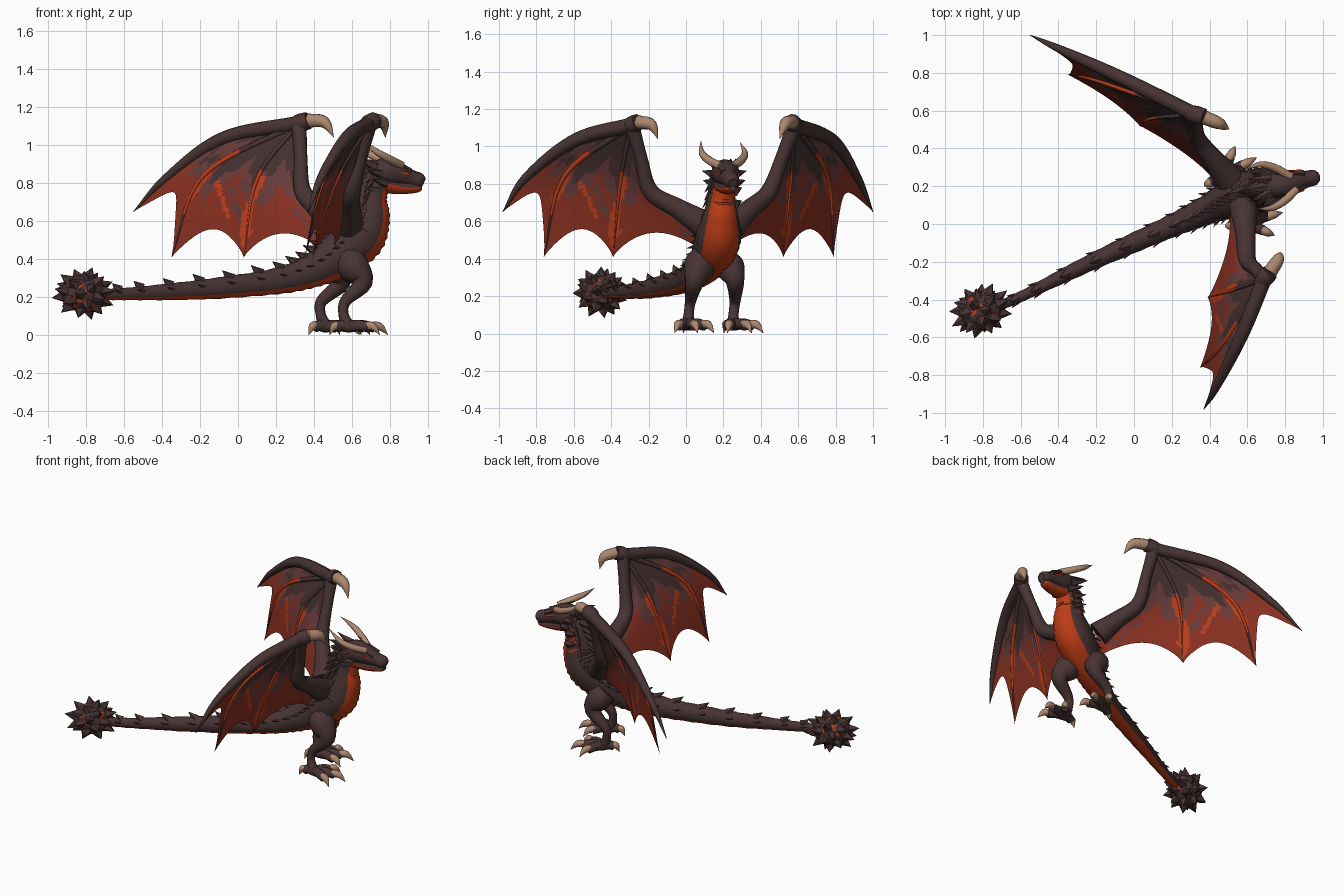
import bpy, bmesh, math, random
from mathutils import Vector as V

random.seed(4)
cube = bpy.data.objects.get("Cube")
if cube:
    bpy.data.objects.remove(cube)

# Materials
PALETTE = {
    "charcoal scale": (0.066, 0.034, 0.034),
    "ember belly": (0.5, 0.045, 0.008),
    "brick membrane": (0.25, 0.03, 0.015),
    "maroon membrane": (0.14, 0.043, 0.043),
    "dark membrane": (0.058, 0.03, 0.028),
    "horn": (0.42, 0.25, 0.16),
    "glowing vein": (0.5, 0.05, 0.012),
}
MATS = []
for label, rgb in PALETTE.items():
    m = bpy.data.materials.new(label)
    m.use_nodes = True
    m.diffuse_color = (*rgb, 1)
    m.node_tree.nodes["Principled BSDF"].inputs["Base Color"].default_value = (*rgb, 1)
    MATS.append(m)
SCALE, BELLY, BRICK, MAROON, DARK, HORN, VEIN = range(len(MATS))

FORWARD = V((0.91, 0.41, 0))
LEFT = V((-0.41, 0.91, 0))
HEAD_LEFT = V((-0.12, 0.99, 0))
UP = V((0, 0, 1))


def finish(name, bm, angle=40):
    mesh = bpy.data.meshes.new(name)
    bm.to_mesh(mesh)
    bm.free()
    for m in MATS:
        mesh.materials.append(m)
    ob = bpy.data.objects.new(name, mesh)
    bpy.context.collection.objects.link(ob)
    bpy.ops.object.select_all(action="DESELECT")
    ob.select_set(True)
    bpy.context.view_layer.objects.active = ob
    bpy.ops.object.shade_smooth_by_angle(angle=math.radians(angle))


def spline(points, count):
    """Smooth curve through points of any dimension."""
    p = [V(q) for q in points]
    p = [p[0] * 2 - p[1]] + p + [p[-1] * 2 - p[-2]]
    spans, out = len(p) - 3, []
    for k in range(count + 1):
        s = k / count * spans
        i = min(int(s), spans - 1)
        t = s - i
        a, b, c, d = p[i:i + 4]
        out.append((b * 2 + (c - a) * t + (a * 2 - b * 5 + c * 4 - d) * t**2
                    + (b * 3 - a - c * 3 + d) * t**3) / 2)
    return out


def frame(path, i, side):
    t = (path[min(i + 1, len(path) - 1)] - path[max(i - 1, 0)]).to_3d().normalized()
    ref = side(i) if callable(side) else side
    s = (ref - t * ref.dot(t)).normalized()
    return t, s, t.cross(s)


def sweep(bm, path, side=LEFT, sides=10, width=1.0, mat=SCALE):
    """Loft round rings along a path of (x, y, z, radius)."""
    rings = []
    for i, q in enumerate(path):
        _, s, u = frame(path, i, side)
        r = max(q[3], 0.001)
        angles = [math.tau * j / sides for j in range(sides)]
        rings.append([bm.verts.new(q.to_3d() + s * (r * width * math.cos(a)) + u * (r * math.sin(a)))
                      for a in angles])
    for i in range(len(rings) - 1):
        for j in range(sides):
            k = (j + 1) % sides
            f = bm.faces.new((rings[i][j], rings[i][k], rings[i + 1][k], rings[i + 1][j]))
            f.material_index = mat(i, math.tau * (j + 0.5) / sides) if callable(mat) else mat
    for ring in (rings[0][::-1], rings[-1]):
        bm.faces.new(ring).material_index = mat if isinstance(mat, int) else SCALE


def cone(bm, base, tip, r, mat=SCALE, sides=5):
    d = V(tip) - V(base)
    sweep(bm, [V((*base, r)), V((*tip, 0))], d.orthogonal(), sides, mat=mat)


def limb(bm, points, side=LEFT, count=12, **kw):
    sweep(bm, spline(points, count), side, **kw)


# Tail, body and neck with a glowing underside and a few cracks on the neck
body = spline([(-0.76, -0.45, 0.215, 0.028), (-0.6, -0.385, 0.217, 0.031), (-0.2, -0.19, 0.24, 0.05),
               (0.2, -0.01, 0.285, 0.067), (0.4, 0.08, 0.345, 0.09), (0.53, 0.14, 0.425, 0.12),
               (0.64, 0.175, 0.52, 0.132), (0.69, 0.185, 0.62, 0.108), (0.7, 0.19, 0.72, 0.083),
               (0.73, 0.2, 0.81, 0.072), (0.79, 0.21, 0.85, 0.06)], 80)
for i in range(0, len(body), 2):
    body[i][3] *= 1.06


def body_side(i):
    return LEFT.lerp(HEAD_LEFT, min(1, max(0, (i - 30) / 20)))


def body_colour(i, a):
    if math.sin(a) < (-0.55 if i > 42 else -0.7):
        return BELLY
    return VEIN if i > 52 and math.sin(a) < 0.5 and random.random() < 0.06 else SCALE


bm = bmesh.new()
sweep(bm, body, body_side, 20, 0.87, body_colour)
finish("body", bm, 50)

# Backward-leaning spines in one middle and two side rows
bm = bmesh.new()
for i in range(7, 74, 3):
    t, s, u = frame(body, i, body_side)
    p, r = body[i].to_3d(), body[i][3]
    h = 0.024 + 0.042 * i / 80
    for a, size in ((90, 1), (25, 0.5), (155, 0.5)):
        out = s * math.cos(math.radians(a)) * 0.87 + u * math.sin(math.radians(a))
        cone(bm, p + out * r * 0.75 + t * h * 0.3, p + out * (r + h * size) - t * h * 1.1, (0.016 + h * 0.45) * size)
finish("back_spines", bm, 20)

# Spiked tail club, a little longer than wide
club = V((-0.81, -0.457, 0.22))
bm = bmesh.new()
bmesh.ops.create_icosphere(bm, subdivisions=3, radius=0.1)
for v in bm.verts:
    v.co += club + FORWARD * v.co.dot(FORWARD) * 0.2
for f in bm.faces:
    n = f.normal
    f.material_index = VEIN if abs(math.sin(7 * n.x + 3 * n.z) + math.sin(6 * n.z - 4 * n.y)) < 0.3 else SCALE
SPIKES = 30
for k in range(SPIKES):
    z = 1 - 2 * (k + 0.5) / SPIKES
    a, flat = k * math.pi * (3 - math.sqrt(5)), math.sqrt(1 - z * z)
    d = V((flat * math.cos(a), flat * math.sin(a), z))
    along = FORWARD * d.dot(FORWARD)
    cone(bm, club + d * 0.08 + along * 0.015, club + d * 0.142 + along * 0.035, 0.042)
finish("tail_club", bm, 20)

# Head: skull, jaw, brows, eyes, spikes
bm = bmesh.new()
limb(bm, [(0.69, 0.193, 0.85, 0.05), (0.77, 0.207, 0.86, 0.074), (0.85, 0.222, 0.845, 0.062),
          (0.91, 0.237, 0.825, 0.045), (0.955, 0.246, 0.813, 0.042), (0.975, 0.25, 0.805, 0.025)], sides=12)
finish("skull", bm)
bm = bmesh.new()
limb(bm, [(0.75, 0.203, 0.8, 0.05), (0.85, 0.222, 0.78, 0.038), (0.94, 0.243, 0.778, 0.028),
          (0.965, 0.247, 0.778, 0.015)], sides=12, width=1.2,
     mat=lambda i, a: BELLY if math.sin(a) < 0.2 else SCALE)
finish("jaw", bm)
brows, eyes, spikes = bmesh.new(), bmesh.new(), bmesh.new()
for k in (-1, 1):
    out = HEAD_LEFT * k
    cone(brows, V((0.9, 0.235, 0.86)) + out * 0.03, V((0.75, 0.205, 0.935)) + out * 0.06, 0.022)
    cone(eyes, V((0.89, 0.23, 0.848)) + out * 0.046, V((0.82, 0.218, 0.87)) + out * 0.067, 0.013, VEIN)
    for x, z, reach in ((0.77, 0.8, 0.12), (0.74, 0.85, 0.125), (0.73, 0.76, 0.1), (0.73, 0.69, 0.1)):
        root = V((x, 0.205, z)) + out * 0.055
        cone(spikes, root, root + out * (reach - 0.06) + V((-0.075, 0, 0.02)), 0.028)
    cone(spikes, V((0.72, 0.2, 0.89)) + out * 0.035, V((0.61, 0.18, 0.935)) + out * 0.06, 0.03)
for z in (0.73, 0.78, 0.83, 0.88):
    cone(spikes, (0.7, 0.197, z), (0.585, 0.18, z + 0.02), 0.037)
finish("brows", brows, 25)
finish("eyes", eyes)
finish("cheek_and_nape_spikes", spikes, 20)

# Horns
for name, pts in {
    "left_horn": [(0.83, 0.25, 0.895, 0.022), (0.75, 0.295, 0.925, 0.022), (0.67, 0.315, 0.965, 0.017), (0.59, 0.29, 1.02, 0)],
    "right_horn": [(0.86, 0.185, 0.895, 0.022), (0.8, 0.125, 0.925, 0.022), (0.73, 0.085, 0.965, 0.017), (0.65, 0.08, 1.03, 0)],
}.items():
    bm = bmesh.new()
    limb(bm, pts, UP, mat=HORN)
    finish(name, bm)

# Legs and clawed feet
LEGS = {
    "left": ([(0.48, 0.2, 0.4, 0.07), (0.51, 0.235, 0.35, 0.08), (0.54, 0.262, 0.275, 0.05),
              (0.44, 0.262, 0.18, 0.031), (0.435, 0.255, 0.11, 0.027), (0.46, 0.25, 0.045, 0.036)], 28),
    "right": ([(0.57, 0.1, 0.41, 0.075), (0.61, 0.07, 0.355, 0.085), (0.655, 0.045, 0.275, 0.052),
               (0.565, 0.025, 0.18, 0.031), (0.555, 0.015, 0.11, 0.027), (0.58, 0.01, 0.045, 0.036)], 14),
}
for name, (pts, heading) in LEGS.items():
    bm = bmesh.new()
    limb(bm, pts, count=25, sides=12)
    finish(name + "_leg", bm, 50)
    toes, claws = bmesh.new(), bmesh.new()
    ankle = V(pts[-1]).to_3d()
    for turn, reach in ((-37, 0.18), (0, 0.215), (37, 0.18), (180, 0.1)):
        a = math.radians(heading + turn)
        d = V((math.cos(a), math.sin(a), 0))

        def at(f, z, r):
            return (*(ankle + d * reach * f).xy, z, r)
        side = UP.cross(d)
        limb(toes, [at(0, 0.045, 0.032), at(0.35, 0.052, 0.03), at(0.65, 0.04, 0.026)], side, 6)
        limb(claws, [at(0.52, 0.048, 0.022), at(0.78, 0.047, 0.022), at(1, 0.003, 0)], side, 6, mat=HORN)
    finish(name + "_toes", toes, 50)
    finish(name + "_foot_claws", claws, 50)

# Wings: joints, then three fingers each from knuckle to tip
WINGS = {
    "left": dict(side=V((0.6, 0.8, 0)), wrist=(0.32, 0.58, 1.115), elbow=(0.34, 0.445, 0.76),
                 shoulder=(0.5, 0.24, 0.57), flank=(0.46, 0.19, 0.44),
                 fingers=[[(-0.08, 0.78, 1.035), (-0.37, 0.915, 0.835), (-0.55, 1, 0.65)],
                          [(-0.18, 0.755, 0.84), (-0.35, 0.79, 0.41)],
                          [(0.1, 0.56, 0.82), (0.03, 0.52, 0.41)]],
                 claw=[(0.37, 0.565, 1.13, 0.038), (0.455, 0.53, 1.12, 0.031), (0.505, 0.5, 1.04, 0)]),
    "right": dict(side=V((1, 0, 0)), wrist=(0.69, -0.29, 1.115), elbow=(0.6, -0.19, 0.76),
                  shoulder=(0.58, 0.1, 0.58), flank=(0.5, 0.09, 0.44),
                  fingers=[[(0.57, -0.59, 1.035), (0.44, -0.855, 0.835), (0.37, -0.98, 0.65)],
                           [(0.46, -0.65, 0.84), (0.35, -0.76, 0.41)],
                           [(0.52, -0.35, 0.82), (0.39, -0.39, 0.41)]],
                  claw=[(0.72, -0.255, 1.13, 0.038), (0.765, -0.185, 1.115, 0.031), (0.775, -0.15, 1.04, 0)]),
}
STEPS = 28


def membrane_colour(panel, u, v):
    wave = 0.05 * math.sin(12 * v + panel)
    bone = (u > 0.88 + wave and 0.28 < v < 0.75, u < 0.05 + wave and 0.3 < v < 0.7 or u > 0.93 + wave and 0.45 < v < 0.95,
            u < 0.07 + wave and 0.45 < v < 0.9)[panel]
    branch = panel == 1 and 0.6 < v < 0.9 and abs(u - 0.5 - (v - 0.75) * 1.4) < 0.04
    if bone or branch:
        return VEIN
    f = v + 0.09 * math.sin(9 * u + 2 * panel) + 0.04 * math.sin(23 * u)
    if f < (0.28, 0.5, 0.38)[panel]:
        return DARK
    if panel == 0:
        return DARK if 0.5 < f < 0.58 else MAROON if f < 0.72 else BRICK
    return MAROON if f < 0.64 or 0.76 < f < 0.84 and u > 0.5 else BRICK


for name, w in WINGS.items():
    side, wrist = w["side"], V(w["wrist"])
    shoulder, elbow = V(w["shoulder"]), V(w["elbow"])
    # Arm, with a knuckle that seats the thumb claw
    bm = bmesh.new()
    limb(bm, [(*shoulder, 0.08), (*shoulder.lerp(elbow, 0.5), 0.055), (*elbow, 0.046),
              (*elbow.lerp(wrist, 0.5), 0.036), (*wrist, 0.042)], side, 20)
    thumb = V(w["claw"][0]).to_3d()
    limb(bm, [(*(wrist * 2 - thumb), 0.03), (*wrist, 0.048), (*thumb, 0.046)], side)
    finish(name + "_wing_arm", bm, 50)
    bm = bmesh.new()
    limb(bm, w["claw"], side, mat=HORN)
    finish(name + "_wing_claw", bm, 50)
    # Finger bones, the inner two glowing part of the way
    curves = [spline([wrist] + f, STEPS) for f in w["fingers"]]
    bm = bmesh.new()
    for curve, r, start, stop in zip(curves, (0.04, 0.016, 0.013), (STEPS, 8, 12), (0, 21, 26)):
        sweep(bm, [V((*p, r * (1 - (i / STEPS) ** 2 * 0.95))) for i, p in enumerate(curve)], side, 8,
              mat=lambda i, a: VEIN if start <= i < stop else SCALE)
    finish(name + "_wing_fingers", bm, 50)
    # Scalloped skin stretched between neighbouring bones
    curves.append(spline([wrist, elbow, shoulder, w["flank"]], STEPS))
    bm = bmesh.new()
    for panel, depth in enumerate((0.3, 0.17, 0.18)):
        grid = []
        for i in range(STEPS + 1):
            u = i / STEPS
            reach = 1 - depth * math.sin(math.pi * u) ** 0.8
            row = []
            for j in range(STEPS + 1):
                s = (0.03 + 0.97 * j / STEPS) * reach * STEPS
                k = min(int(s), STEPS - 1)
                a, b = (c[k].lerp(c[k + 1], s - k) for c in curves[panel:panel + 2])
                row.append(bm.verts.new(a.lerp(b, u)))
            grid.append(row)
        for i in range(STEPS):
            for j in range(STEPS):
                f = bm.faces.new((grid[i][j], grid[i + 1][j], grid[i + 1][j + 1], grid[i][j + 1]))
                f.material_index = membrane_colour(panel, (i + 0.5) / STEPS, (j + 0.5) / STEPS)
    finish(name + "_wing_membrane", bm, 60)
